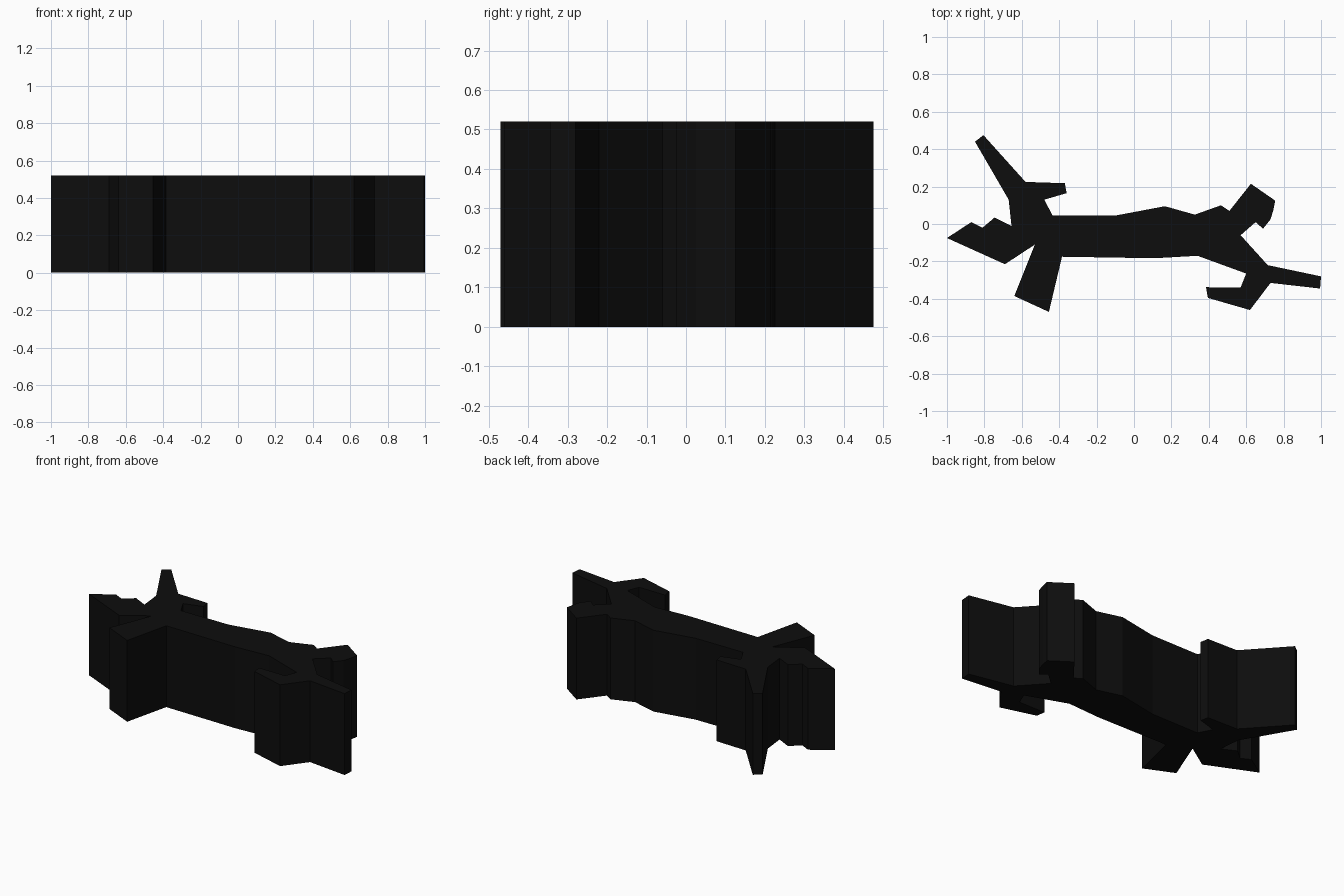
import bpy
import bmesh

HEIGHT = 0.52

old_cube = bpy.data.objects.get("Cube")
if old_cube:
    bpy.data.objects.remove(old_cube, do_unlink=True)


def make_material(name, level):
    material = bpy.data.materials.new(name)
    material.use_nodes = True
    colour = (level, level, level, 1)
    material.diffuse_color = colour
    shader = material.node_tree.nodes["Principled BSDF"]
    shader.inputs["Base Color"].default_value = colour
    return material


def extrude_outline(name, outline, height, material):
    """Fill a closed plan outline and raise it into a straight-sided slab."""
    mesh = bpy.data.meshes.new(name)
    bm = bmesh.new()
    base = bm.faces.new([bm.verts.new((x, y, 0)) for x, y in outline])
    raised = bmesh.ops.extrude_face_region(bm, geom=[base], use_keep_orig=True)
    top_verts = [item for item in raised["geom"] if isinstance(item, bmesh.types.BMVert)]
    bmesh.ops.translate(bm, verts=top_verts, vec=(0, 0, height))
    # Triangulate the concave caps so they fill cleanly
    caps = [face for face in bm.faces if len(face.verts) > 4]
    bmesh.ops.triangulate(bm, faces=caps)
    bmesh.ops.recalc_face_normals(bm, faces=bm.faces)
    bm.to_mesh(mesh)
    bm.free()
    mesh.materials.append(material)
    slab = bpy.data.objects.new(name, mesh)
    bpy.context.collection.objects.link(slab)
    return slab


# Plan outline, clockwise, one run of points per body part
head = [(-0.69, -0.215), (-1, -0.075), (-0.87, 0.01), (-0.81, -0.02),
        (-0.745, 0.035), (-0.655, -0.01)]
raised_foreleg = [(-0.67, 0.13), (-0.85, 0.44), (-0.805, 0.475), (-0.58, 0.225),
                  (-0.37, 0.218), (-0.36, 0.165), (-0.48, 0.13)]
back = [(-0.435, 0.045), (-0.1, 0.045), (0.165, 0.095), (0.325, 0.05),
        (0.465, 0.1), (0.51, 0.07)]
curled_tail = [(0.625, 0.215), (0.755, 0.125), (0.745, 0.075), (0.73, 0.025),
               (0.69, -0.025), (0.65, 0.01), (0.57, -0.06)]
hind_legs = [(0.715, -0.22), (1, -0.28), (0.995, -0.345), (0.73, -0.315),
             (0.62, -0.46), (0.395, -0.395), (0.385, -0.338), (0.57, -0.34),
             (0.6, -0.265)]
belly = [(0.34, -0.17), (0.11, -0.183), (-0.385, -0.175)]
lower_foreleg = [(-0.455, -0.47), (-0.64, -0.385), (-0.53, -0.11)]

black = make_material("matte black", 0.004)
outline = head + raised_foreleg + back + curled_tail + hind_legs + belly + lower_foreleg
extrude_outline("animal_silhouette_slab", outline, HEIGHT, black)
